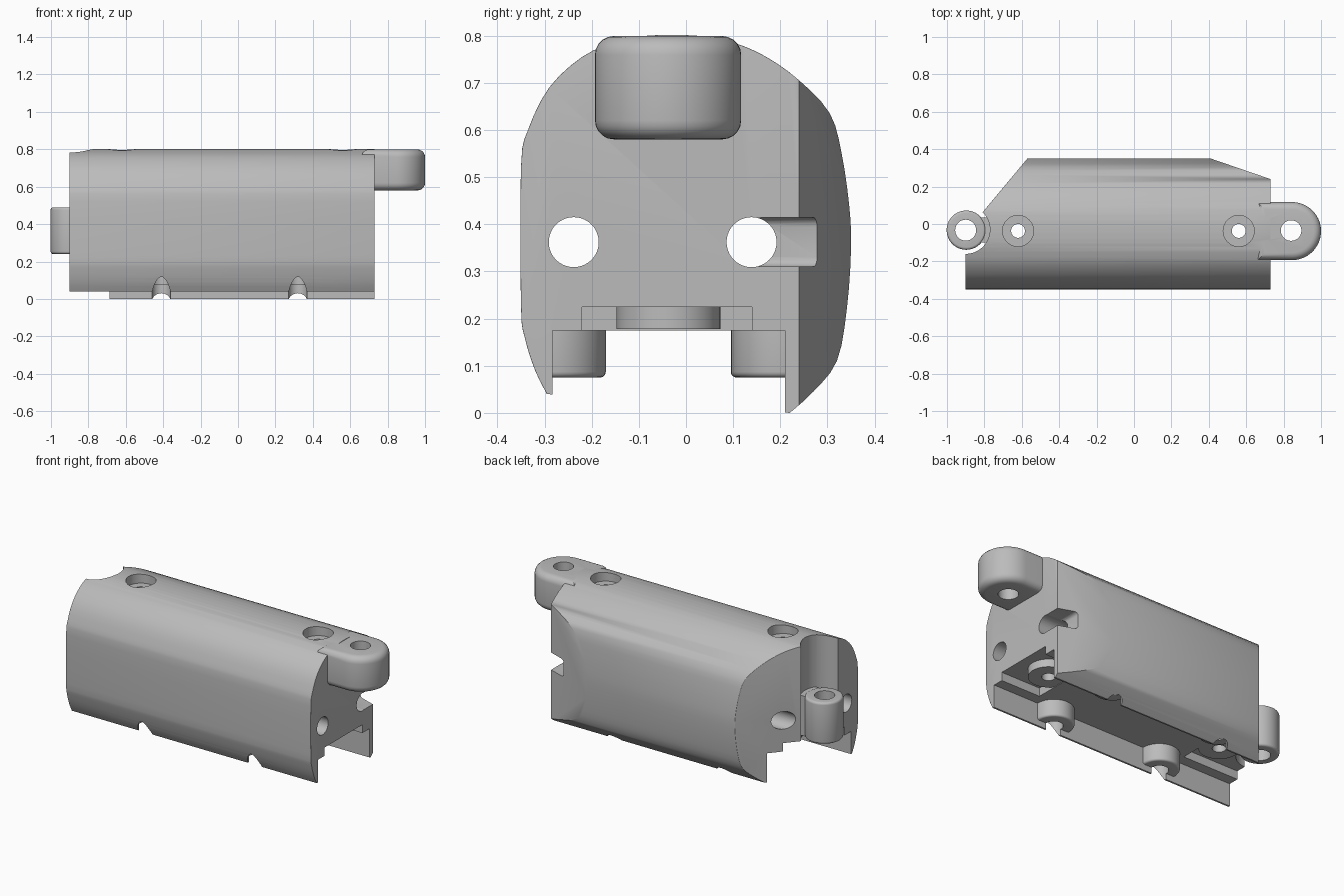
import bpy, bmesh, math
from mathutils import Vector, Matrix

if "Cube" in bpy.data.objects:
    bpy.data.objects.remove(bpy.data.objects["Cube"])

grey = bpy.data.materials.new("plain grey")
grey.use_nodes = True
grey.diffuse_color = (0.5, 0.5, 0.5, 1)
grey.node_tree.nodes["Principled BSDF"].inputs["Base Color"].default_value = (0.5, 0.5, 0.5, 1)


def make(name, bm):
    bmesh.ops.recalc_face_normals(bm, faces=bm.faces)
    mesh = bpy.data.meshes.new(name)
    bm.to_mesh(mesh)
    bm.free()
    ob = bpy.data.objects.new(name, mesh)
    bpy.context.collection.objects.link(ob)
    mesh.materials.append(grey)
    return ob


def prism(points, offset):
    """Solid made by sweeping a flat outline along an offset."""
    bm = bmesh.new()
    face = bm.faces.new([bm.verts.new(p) for p in points])
    res = bmesh.ops.extrude_face_region(bm, geom=[face])
    moved = [v for v in res["geom"] if isinstance(v, bmesh.types.BMVert)]
    bmesh.ops.translate(bm, verts=moved, vec=offset)
    bmesh.ops.recalc_face_normals(bm, faces=bm.faces)
    return bm


def box(name, x, y, z, bevel=0):
    pts = [(x[0], y[0], z[0]), (x[1], y[0], z[0]), (x[1], y[1], z[0]), (x[0], y[1], z[0])]
    bm = prism(pts, (0, 0, z[1] - z[0]))
    if bevel:
        bmesh.ops.bevel(bm, geom=bm.edges[:], offset=bevel, segments=4, profile=0.5, affect='EDGES')
    return make(name, bm)


def rod(name, centre, r, low, high, axis='Z', bevel=0):
    """Round bar; centre is (x, y) for Z and (y, z) for X."""
    bm = bmesh.new()
    bmesh.ops.create_cone(bm, cap_ends=True, segments=40, radius1=r, radius2=r, depth=high - low)
    if bevel:
        rims = [e for e in bm.edges if abs(e.verts[0].co.z - e.verts[1].co.z) < 1e-5]
        bmesh.ops.bevel(bm, geom=rims, offset=bevel, segments=4, profile=0.5, affect='EDGES')
    mid = (low + high) / 2
    if axis == 'X':
        bm.transform(Matrix.Translation((mid, *centre)) @ Matrix.Rotation(math.pi / 2, 4, 'Y'))
    else:
        bm.transform(Matrix.Translation((*centre, mid)))
    return make(name, bm)


def combine(target, tool, operation='DIFFERENCE'):
    mod = target.modifiers.new("join", 'BOOLEAN')
    mod.operation, mod.solver, mod.object = operation, 'EXACT', tool
    bpy.context.view_layer.update()
    graph = bpy.context.evaluated_depsgraph_get()
    mesh = bpy.data.meshes.new_from_object(target.evaluated_get(graph))
    target.modifiers.clear()
    target.data = mesh
    bpy.data.objects.remove(tool)


def spline(points, steps=3):
    out = []
    for i in range(len(points) - 1):
        p = [Vector(points[max(0, min(len(points) - 1, i + k))]) for k in (-1, 0, 1, 2)]
        for s in range(steps):
            t = s / steps
            out.append(0.5 * (2 * p[1] + (p[2] - p[0]) * t
                              + (2 * p[0] - 5 * p[1] + 4 * p[2] - p[3]) * t ** 2
                              + (3 * p[1] - p[0] - 3 * p[2] + p[3]) * t ** 3))
    return out + [Vector(points[-1])]


# Housing shell: swept cross-section with slanted rear corners and rounded ends
section = spline([(-.295, .04), (-.32, .09), (-.342, .16), (-.35, .23), (-.35, .52), (-.335, .6),
                  (-.29, .69), (-.22, .755), (-.15, .786), (-.08, .8), (.02, .8), (.1, .785),
                  (.17, .755), (.24, .705), (.305, .635), (.33, .55), (.346, .44), (.35, .35),
                  (.341, .22), (.32, .11), (.27, .045), (.22, 0)])
bm = prism([(-.9, p.x, p.y) for p in section], (1.63, 0, 0))
for point, normal in (((-.57, .35, 0), (-.30, .25, 0)), ((.41, .35, 0), (.11, .32, 0))):
    geom = bm.verts[:] + bm.edges[:] + bm.faces[:]
    bmesh.ops.bisect_plane(bm, geom=geom, plane_co=point, plane_no=Vector(normal).normalized(), clear_outer=True)
    bmesh.ops.holes_fill(bm, edges=[e for e in bm.edges if e.is_boundary], sides=0)
bmesh.ops.recalc_face_normals(bm, faces=bm.faces)
rim = []
for e in bm.edges:
    n = sorted(abs(f.normal.x) for f in e.link_faces)
    z = min(v.co.z for v in e.verts)
    if len(n) == 2 and n[0] < 0.05 and n[1] > 0.5 and z > 0.03:
        rim.append(e)
bmesh.ops.bevel(bm, geom=rim, offset=0.03, segments=4, profile=0.5, affect='EDGES', clamp_overlap=True)
housing = make("housing", bm)

# Clearance scoop around the hinge post
combine(housing, rod("scoop", (-.9, -.03), .13, -.1, 1))

# Open channel underneath, leaving four round bosses
boss_spots = [(x, y) for x in (-.41, .32) for y in (-.28, .205)]
channel = box("channel", (-1.2, 1.2), (-.283, .21), (-.2, .175))
for spot in boss_spots:
    combine(channel, rod("boss", spot, .11, .075, .3, bevel=.012))
combine(housing, channel)
for spot in boss_spots:
    combine(housing, rod("boss_hole", spot, .05, -.1, .27))

# Shallow end recesses with a ring left around each screw hole
screw_xs = (-.62, .56)
for x, span in zip(screw_xs, ((-1.1, -.53), (.47, 1.1))):
    recess = box("recess", span, (-.22, .14), (.15, .225))
    combine(recess, rod("ring", (x, -.037), .11, .178, .3))
    combine(housing, recess)

# Hinge lug on the left end
lug_y, lug_r, lug_x = -.038, .155, .845
arc = [(-math.pi / 2 + math.pi * i / 28) for i in range(29)]
outline = [(.66, lug_y - lug_r, .58)]
outline += [(lug_x + lug_r * math.cos(a), lug_y + lug_r * math.sin(a), .58) for a in arc]
outline += [(.66, lug_y + lug_r, .58)]
bm = prism(outline, (0, 0, .219))
flat = [e for e in bm.edges if abs(e.verts[0].co.z - e.verts[1].co.z) < 1e-5]
bmesh.ops.bevel(bm, geom=flat, offset=.04, segments=5, profile=0.5, affect='EDGES')
combine(housing, make("hinge_lug", bm), 'UNION')
combine(housing, rod("lug_hole", (.84, -.035), .055, .5, 1))

# Hinge post on the right end with its neck
post = rod("hinge_post", (-.897, -.033), .105, .24, .49, bevel=.014)
combine(post, box("neck", (-.88, -.68), (-.1, .035), (.245, .485)), 'UNION')
combine(housing, post, 'UNION')
combine(housing, rod("post_hole", (-.9, -.033), .056, .1, .6))

# Counterbored screw holes through the top
for x in screw_xs:
    combine(housing, rod("counterbore", (x, -.037), .083, .745, 1))
    combine(housing, rod("screw_hole", (x, -.037), .037, .1, .8))

# Lengthwise holes, and the side slot opening one of them to the back
for y in (-.238, .139):
    combine(housing, rod("long_hole", (y, .362), .053, -1.2, 1.2, 'X'))
combine(housing, box("side_slot", (.62, .9), (.139, .5), (.31, .414), .02))

# Finish
bpy.ops.object.select_all(action='DESELECT')
housing.select_set(True)
bpy.context.view_layer.objects.active = housing
bpy.ops.object.shade_smooth_by_angle(angle=math.radians(35))
